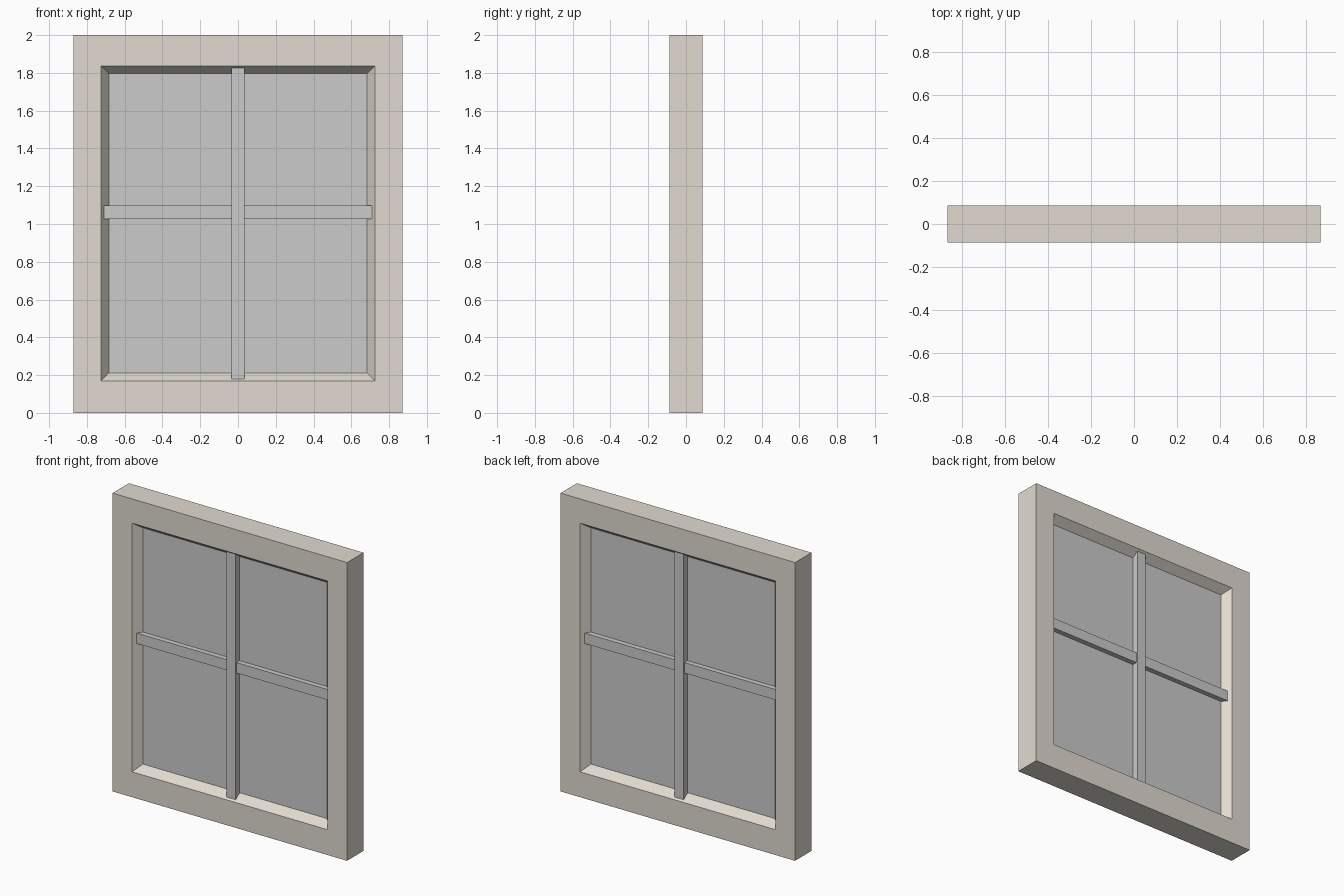
import bpy, bmesh

if "Cube" in bpy.data.objects:
    bpy.data.objects.remove(bpy.data.objects["Cube"])

HALF_W, HEIGHT, HALF_D = 0.87, 2.0, 0.087   # outer frame
OPEN_X, OPEN_LO, OPEN_HI = 0.725, 0.17, 1.837  # opening at the frame face
TAPER = 0.0415                               # inward slope of the reveal
PANE_D = 0.031                               # half thickness of the pane


def make_object(name, bm):
    bmesh.ops.recalc_face_normals(bm, faces=bm.faces)
    mesh = bpy.data.meshes.new(name)
    bm.to_mesh(mesh)
    bm.free()
    obj = bpy.data.objects.new(name, mesh)
    bpy.context.collection.objects.link(obj)
    return obj


def box(name, x, y, z0, z1):
    """Box centred on x = 0 and y = 0, given half sizes and a z range."""
    bm = bmesh.new()
    bmesh.ops.create_cube(bm, size=2)
    for v in bm.verts:
        v.co = (v.co.x * x, v.co.y * y, z1 if v.co.z > 0 else z0)
    return make_object(name, bm)


# Frame: mitred rectangular rings joined into a closed loop profile
outer = (HALF_W, 0, HEIGHT)
opening = (OPEN_X, OPEN_LO, OPEN_HI)
inner = (OPEN_X - TAPER, OPEN_LO + TAPER, OPEN_HI - TAPER)
profile = [(outer, -HALF_D), (opening, -HALF_D), (inner, -PANE_D),
           (inner, PANE_D), (opening, HALF_D), (outer, HALF_D)]
bm = bmesh.new()
rings = [[bm.verts.new(c) for c in ((-x, y, lo), (x, y, lo), (x, y, hi), (-x, y, hi))]
         for (x, lo, hi), y in profile]
for i, a in enumerate(rings):
    b = rings[(i + 1) % len(rings)]
    for j in range(4):
        k = (j + 1) % 4
        bm.faces.new((a[j], a[k], b[k], b[j]))
frame = make_object("window_frame", bm)
paint = bpy.data.materials.new("cream_paint")
paint.diffuse_color = (0.75, 0.70, 0.63, 1)
paint.use_nodes = True
paint.node_tree.nodes["Principled BSDF"].inputs["Base Color"].default_value = paint.diffuse_color
frame.data.materials.append(paint)

# Pane filling the opening
box("pane", inner[0], PANE_D, inner[1], inner[2])

# Glazing bars run through the pane, with their ends let into the reveal
box("vertical_bar", 0.034, 0.073, 0.179, 1.828)
box("horizontal_bar", 0.709, 0.065, 1.027, 1.097)
